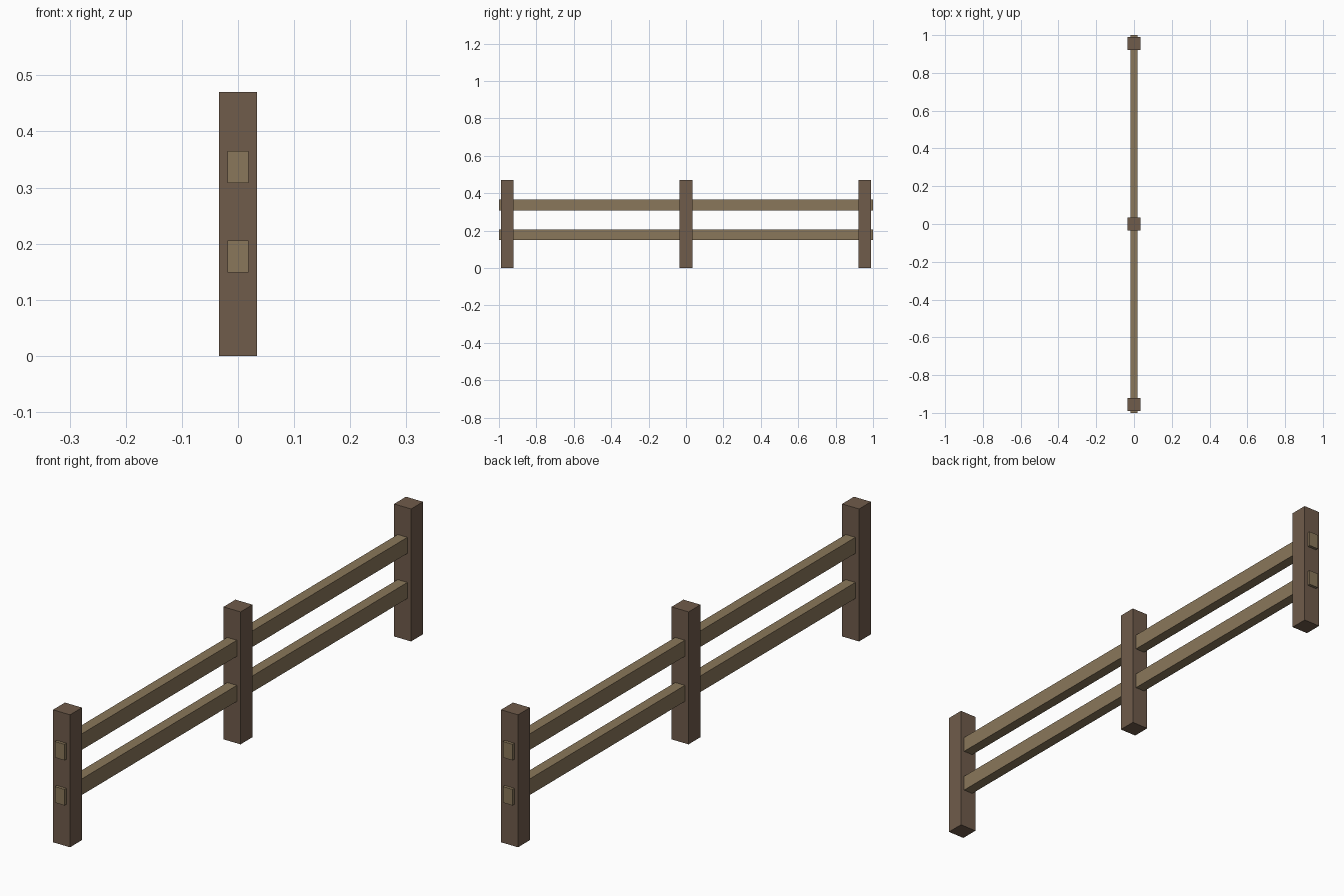
import bpy

cube = bpy.data.objects.get("Cube")
if cube:
    bpy.data.objects.remove(cube, do_unlink=True)


def make_material(name, rgb):
    mat = bpy.data.materials.new(name)
    mat.use_nodes = True
    color = (*rgb, 1)
    mat.diffuse_color = color
    bsdf = next(n for n in mat.node_tree.nodes if n.type == "BSDF_PRINCIPLED")
    bsdf.inputs["Base Color"].default_value = color
    return mat


def beam(name, size, center, mat):
    bpy.ops.mesh.primitive_cube_add(size=1, location=center)
    obj = bpy.context.object
    obj.name = name
    obj.scale = size
    bpy.ops.object.transform_apply(location=False, rotation=False, scale=True)
    obj.data.materials.append(mat)
    return obj


dark_wood = make_material("dark brown wood", (0.16, 0.106, 0.07))
light_wood = make_material("light brown wood", (0.255, 0.185, 0.103))

# Square upright posts
POST_WIDTH, POST_HEIGHT = 0.067, 0.47
for name, y in (("front_post", -0.956), ("middle_post", 0), ("back_post", 0.956)):
    beam(name, (POST_WIDTH, POST_WIDTH, POST_HEIGHT), (0, y, POST_HEIGHT / 2), dark_wood)

# Long rails that run through the posts and stick out at both ends
for name, z in (("lower_rail", 0.177), ("upper_rail", 0.337)):
    beam(name, (0.038, 2, 0.057), (0, 0, z), light_wood)
